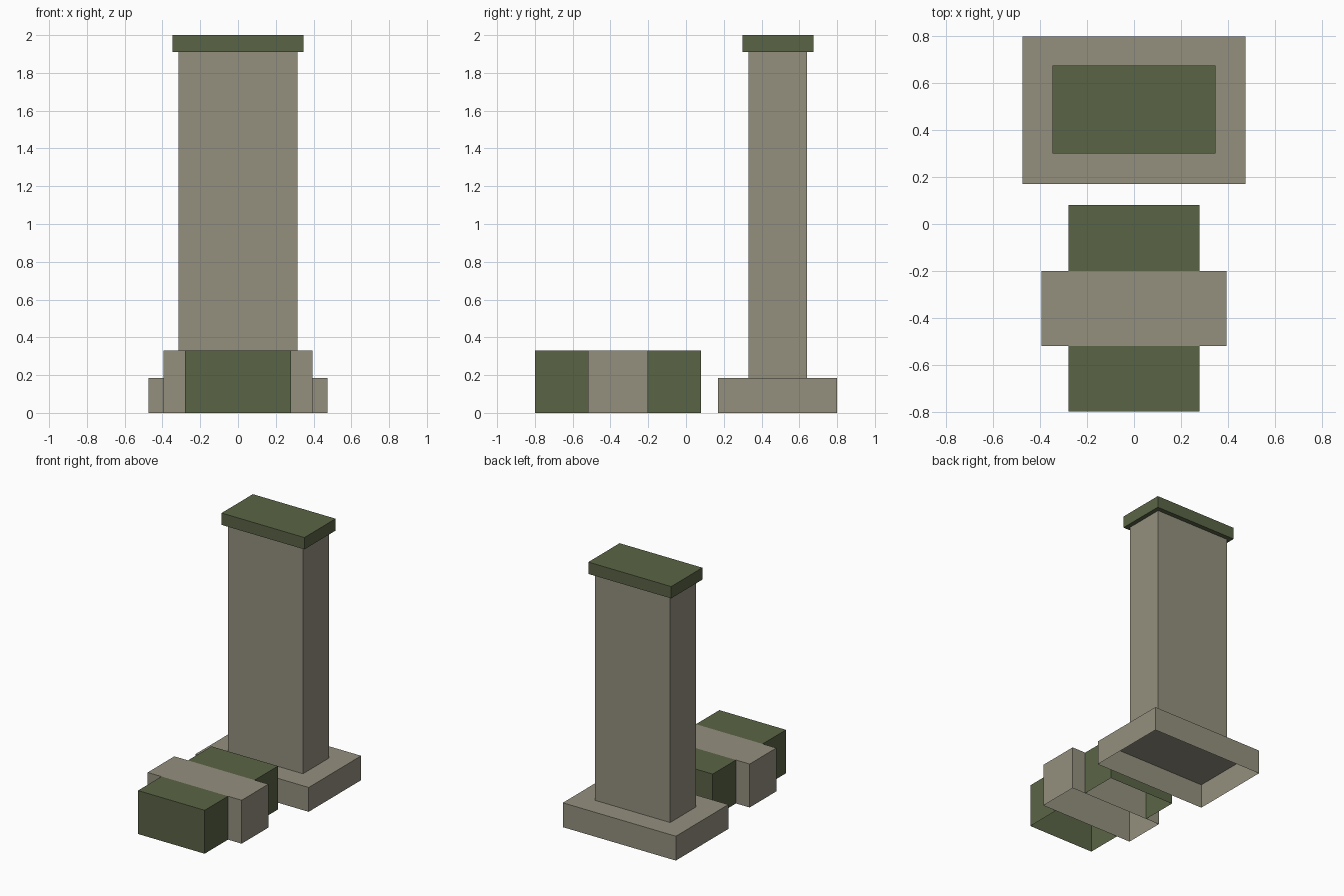
import bpy
import bmesh
from mathutils import Vector

cube = bpy.data.objects.get("Cube")
if cube:
    bpy.data.objects.remove(cube, do_unlink=True)


def make_material(name, color):
    mat = bpy.data.materials.new(name)
    mat.use_nodes = True
    mat.diffuse_color = color
    mat.node_tree.nodes["Principled BSDF"].inputs["Base Color"].default_value = color
    return mat


stone = make_material("warm grey stone", (0.296, 0.279, 0.212, 1))
moss = make_material("moss green", (0.102, 0.127, 0.060, 1))

DOWN, FRONT, BACK = Vector((0, 0, -1)), Vector((0, -1, 0)), Vector((0, 1, 0))


def box(name, mat, half_width, y_range, z_range, open_sides=()):
    """Box centred on x, with the faces towards open_sides left out."""
    (y0, y1), (z0, z1) = y_range, z_range
    bm = bmesh.new()
    bmesh.ops.create_cube(bm, size=1)
    bm.normal_update()
    gone = [f for f in bm.faces if any(f.normal.dot(d) > 0.9 for d in open_sides)]
    bmesh.ops.delete(bm, geom=gone, context="FACES")
    bmesh.ops.scale(bm, vec=(2 * half_width, y1 - y0, z1 - z0), verts=bm.verts)
    bmesh.ops.translate(bm, vec=(0, (y0 + y1) / 2, (z0 + z1) / 2), verts=bm.verts)
    mesh = bpy.data.meshes.new(name)
    bm.to_mesh(mesh)
    bm.free()
    mesh.materials.append(mat)
    obj = bpy.data.objects.new(name, mesh)
    bpy.context.scene.collection.objects.link(obj)
    return obj


# Tall pillar on a hollow plinth, with an overhanging cap
box("plinth", stone, 0.475, (0.17, 0.80), (0, 0.185), [DOWN])
box("pillar", stone, 0.315, (0.33, 0.64), (0.185, 1.91), [DOWN])
box("cap", moss, 0.348, (0.30, 0.675), (1.91, 2.0))

# Low block in front: two hollow green ends joined by a wider stone band
HEIGHT = (0, 0.33)
box("front_block", moss, 0.28, (-0.80, -0.52), HEIGHT, [DOWN, BACK])
box("stone_band", stone, 0.395, (-0.52, -0.20), HEIGHT, [DOWN])
box("back_block", moss, 0.28, (-0.20, 0.08), HEIGHT, [DOWN, FRONT])
